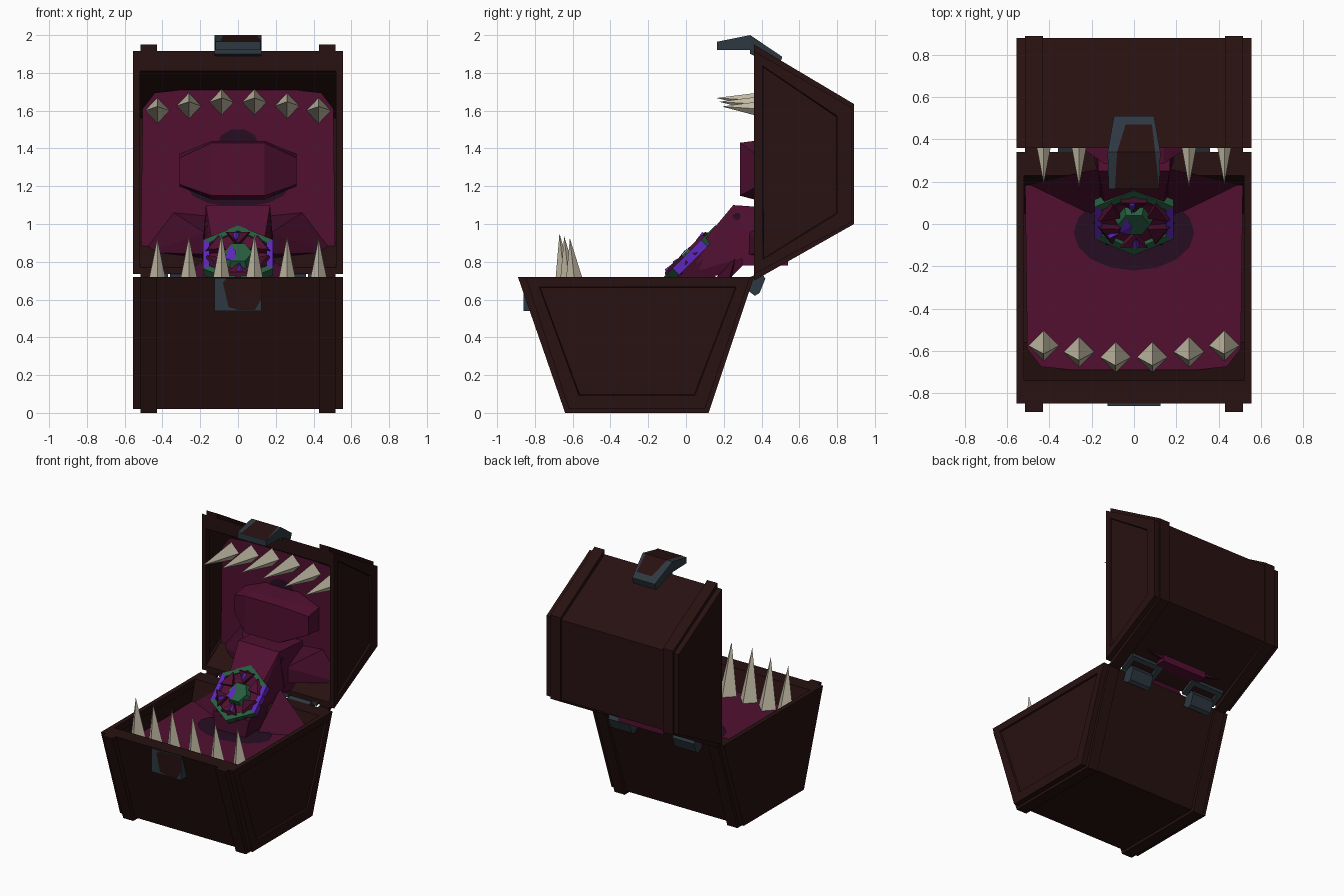
import bpy, bmesh, math
from mathutils import Vector, Matrix

if "Cube" in bpy.data.objects:
    bpy.data.objects.remove(bpy.data.objects["Cube"])


def mat(name, r, g, b):
    m = bpy.data.materials.new(name)
    m.diffuse_color = (r, g, b, 1)
    m.use_nodes = True
    m.node_tree.nodes["Principled BSDF"].inputs["Base Color"].default_value = m.diffuse_color
    return m


WOOD = mat("dark_wood", 0.021, 0.0055, 0.0055)
FLESH = mat("flesh", 0.085, 0.005, 0.031)
DEEP = mat("deep_flesh", 0.055, 0.004, 0.022)
SHADE = mat("plum_patch", 0.02, 0.004, 0.016)
IRON = mat("slate_iron", 0.027, 0.040, 0.052)
IVORY = mat("ivory", 0.55, 0.50, 0.38)
GREEN = mat("green", 0.02, 0.11, 0.05)
PURPLE = mat("purple", 0.11, 0.02, 0.50)


def finish(name, bm, *mats):
    bmesh.ops.recalc_face_normals(bm, faces=bm.faces)
    me = bpy.data.meshes.new(name)
    bm.to_mesh(me)
    bm.free()
    for m in mats:
        me.materials.append(m)
    ob = bpy.data.objects.new(name, me)
    bpy.context.collection.objects.link(ob)
    return ob


def prism(name, prof, x0, x1, m, caps=True, panel=0):
    """Extrude a (y, z) profile along x; panel=+1/-1 recesses that end."""
    bm = bmesh.new()
    a = [bm.verts.new((x0, y, z)) for y, z in prof]
    b = [bm.verts.new((x1, y, z)) for y, z in prof]
    n = len(prof)
    for i in range(n):
        j = (i + 1) % n
        bm.faces.new((a[i], a[j], b[j], b[i]))
    if caps:
        ends = {-1: bm.faces.new(a), 1: bm.faces.new(b)}
        bmesh.ops.recalc_face_normals(bm, faces=bm.faces)
        if panel:
            bmesh.ops.inset_individual(bm, faces=[ends[panel]], thickness=0.09)
            bmesh.ops.inset_individual(bm, faces=[ends[panel]], thickness=0.006, depth=-0.012)
    return finish(name, bm, m)


def hull(name, pts, m):
    bm = bmesh.new()
    for p in pts:
        bm.verts.new(p)
    r = bmesh.ops.convex_hull(bm, input=bm.verts)
    bmesh.ops.delete(bm, geom=[v for v in bm.verts if not v.link_faces], context='VERTS')
    bmesh.ops.dissolve_limit(bm, angle_limit=0.02, verts=bm.verts, edges=bm.edges)
    return finish(name, bm, m)


def both(pts):
    """Points plus their mirror images in x."""
    return [(s * x, y, z) for x, y, z in pts for s in (1, -1)]


def plate(name, pts, m):
    bm = bmesh.new()
    bm.faces.new([bm.verts.new(p) for p in pts])
    return finish(name, bm, m)


# chest halves: walls, framed ends and raised ribs
base_out = [(-.85, .72), (-.62, .02), (.10, .02), (.34, .72)]
base_in = [(-.74, .72), (-.56, .12), (.05, .12), (.23, .72)]
base_rib = [(-.89, .72), (-.64, 0), (.12, 0), (.36, .72)]
lid_out = [(.36, 1.915), (.88, 1.615), (.88, 1.01), (.36, .735)]
lid_in = [(.36, 1.81), (.79, 1.56), (.79, 1.06), (.36, .77)]
lid_rib = [(.36, 1.95), (.89, 1.635), (.89, 1.0), (.36, .70)]
for part, out, inn, rib in (("base", base_out, base_in, base_rib),
                            ("lid", lid_out, lid_in, lid_rib)):
    prism(part + "_walls", out + inn[::-1], -.52, .52, WOOD, caps=False)
    for s, side in ((1, "right"), (-1, "left")):
        prism(f"{part}_{side}_end", out, s * .52, s * .555, WOOD, panel=s)
        # rib as a band outside the wall
        band = rib + out[::-1]
        prism(f"{part}_{side}_rib", band, s * .43, s * .515, WOOD, caps=False)
        bm = bmesh.new()
        for x in (s * .43, s * .515):
            o = [bm.verts.new((x, *p)) for p in rib]
            i = [bm.verts.new((x, *p)) for p in out]
            for k in range(3):
                bm.faces.new((o[k], o[k + 1], i[k + 1], i[k]))
        finish(f"{part}_{side}_rib_sides", bm, WOOD)


# flesh linings with clipped corners
def lining(a0, a1):
    c = .1
    return [(-.515, a0 + .02), (-.505, a1 - c), (-.5 + c * .6, a1 - .015), (-.3, a1),
            (.3, a1), (.5 - c * .6, a1 - .015), (.505, a1 - c), (.515, a0 + .02),
            (.48, a0), (-.48, a0)]


plate("base_flesh", [(x, -y, .57) for x, y in lining(-.20, .69)], FLESH)
plate("lid_flesh", [(x, .53, z) for x, z in reversed(lining(.84, 1.71))], FLESH)


def ring_pts(n, rx, ry, off=0.0):
    return [(rx * math.cos(off + i * math.tau / n), ry * math.sin(off + i * math.tau / n))
            for i in range(n)]


plate("base_dark_patch", [(x, -.04 + y, .576) for x, y in ring_pts(16, .285, .18)], SHADE)
plate("lid_dark_patch_low", [(x, .524, 1.2 - z) for x, z in ring_pts(14, .27, .11)], SHADE)
plate("lid_dark_patch_high", [(x, .523, 1.42 - z) for x, z in ring_pts(10, .11, .085)], SHADE)

# teeth, four-sided spikes
for i, (x, yb, zt, zl, yl) in enumerate(((.087, -.63, .95, 1.645, .16),
                                         (.26, -.605, .935, 1.625, .175),
                                         (.427, -.575, .925, 1.60, .19))):
    for s in (1, -1):
        d = [(.073, 0), (0, .073), (-.073, 0), (0, -.073)]
        hull(f"lower_tooth_{i}", [(s * x + a, yb + b, .565) for a, b in d]
             + [(s * x, yb - .04, zt)], IVORY)
        hull(f"upper_tooth_{i}", [(s * x + a * .9, .535, zl + b * .95) for a, b in d]
             + [(s * x, yl, zl + .022)], IVORY)

# palate lump on the lid lining
hull("palate_lump", both([(.14, .285, 1.15), (.14, .285, 1.43), (.14, .53, 1.13), (.14, .36, 1.44),
                          (.14, .36, 1.13), (.14, .53, 1.44), (.31, .40, 1.21), (.31, .40, 1.35),
                          (.31, .53, 1.2), (.31, .53, 1.37)]), FLESH)

# throat: root, bend and side webs
hull("throat_root", both([(.17, .54, 1.08), (.17, .25, 1.10), (.19, .54, .78), (.19, .30, .78)]), FLESH)
hull("throat_bend", both([(.17, .25, 1.10), (.17, .36, 1.08), (.19, .36, .84), (.14, .10, .92),
                          (.14, .24, .72), (.14, .02, .74)]), FLESH)
for s in (1, -1):
    hull("upper_web", [(s * .14, .53, 1.04), (s * .34, .53, 1.06), (s * .50, .53, .85),
                       (s * .17, .53, .80), (s * .17, .33, .95), (s * .18, .33, .84)], DEEP)
    hull("lower_web", [(s * .14, .22, .57), (s * .50, .19, .57), (s * .30, .12, .57),
                       (s * .15, .02, .57), (s * .17, .26, .82), (s * .17, .20, .74)], DEEP)
    plate("throat_spot", [(s * .179, .27 + a, 1.04 + b) for a, b in ring_pts(8, .02, .02)], SHADE)

# head: hexagonal flower tilted forward by 45 degrees
tilt = Matrix.Translation((0, .015, .83)) @ Matrix.Rotation(math.radians(45), 4, 'X')


def at(x, y, z):
    return tuple(tilt @ Vector((x, y, z)))


def hexa(r, z, off=math.pi / 2):
    return [at(x, y, z) for x, y in ring_pts(6, r, r, off)]


hull("head_core", hexa(.185, -.01) + hexa(.13, -.14), FLESH)
hull("neck", both([(.13, -.10, .57), (.13, .15, .57), (.15, -.08, .70), (.15, .16, .86)]), DEEP)
bm = bmesh.new()
loops = [[bm.verts.new(p) for p in hexa(r, z)]
         for r, z in ((.215, -.035), (.215, .015), (.175, .015), (.175, -.035))]
for k in range(4):
    for i in range(6):
        j = (i + 1) % 6
        f = bm.faces.new((loops[k][i], loops[k][j], loops[(k + 1) % 4][j], loops[(k + 1) % 4][i]))
        f.material_index = 1 if i in (1, 4) else 0
finish("head_ring", bm, GREEN, PURPLE)
for i in range(6):
    a = math.pi / 2 + i * math.tau / 6
    c, s = math.cos(a), math.sin(a)

    def pp(r, t, z):
        return at(r * c - t * s, r * s + t * c, z)
    hull(f"petal_{i}", [pp(.185, .075, -.02), pp(.185, -.075, -.02), pp(.15, .06, .03),
                        pp(.15, -.06, .03), pp(.075, 0, .02), pp(.08, 0, -.02)],
         FLESH if i % 2 else DEEP)
    if i in (0, 2, 3):
        hull(f"streak_{i}", [pp(.145, .03, .025), pp(.145, -.01, .025), pp(.08, .01, .032),
                             pp(.14, .01, .04)], PURPLE)
hull("head_eye", hexa(.095, -.02, 0) + hexa(.075, .028, 0), GREEN)
hull("head_eye_chip", [at(-.07, -.05, .03), at(-.02, -.06, .03), at(-.04, .05, .03),
                       at(-.01, .0, .036)], PURPLE)

# clasp on the lid
hull("lid_clasp_tongue", both([(.12, .165, 1.965), (.12, .165, 1.92), (.125, .34, 2.0), (.125, .34, 1.92)]), IRON)
hull("lid_clasp_strap", both([(.125, .34, 2.0), (.125, .34, 1.90), (.095, .51, 1.885), (.095, .49, 1.83)]), IRON)
plate("clasp_tongue_inlay", [(-.09, .166, 1.968), (.12, .166, 1.968), (.10, .34, 2.0), (-.08, .34, 2.0)], WOOD)
plate("clasp_strap_inlay", [(-.08, .34, 2.0), (.10, .34, 2.0), (.085, .47, 1.916), (-.04, .47, 1.916)], WOOD)

# catch plate on the base
hull("base_catch", both([(.125, -.86, .715), (.125, -.86, .54), (.125, -.77, .54), (.125, -.83, .715)]), IRON)
plate("catch_inlay", [(-.08, -.863, .69), (-.05, -.863, .56), (.0, -.863, .545), (.09, -.863, .545),
                      (.123, -.863, .60), (.123, -.863, .713), (-.06, -.863, .713)], WOOD)

# hinges: knuckle on the base, open frame on the lid underside
for cx in (-.27, .27):
    hull("hinge_knuckle", [(cx + s * .09, y, z) for s in (1, -1) for y, z in
                           ((.31, .66), (.365, .62), (.39, .635), (.42, .71), (.40, .745), (.34, .72))], IRON)

    def strip(x0, x1, y0, y1):
        low = lambda y: .735 + (y - .36) * .529
        hull("hinge_frame", [(x, y, low(y) + h) for x in (cx + x0, cx + x1)
                             for y in (y0, y1) for h in (-.022, .005)], IRON)
    strip(-.14, -.10, .36, .47)
    strip(.10, .14, .36, .47)
    strip(-.10, .10, .44, .47)
